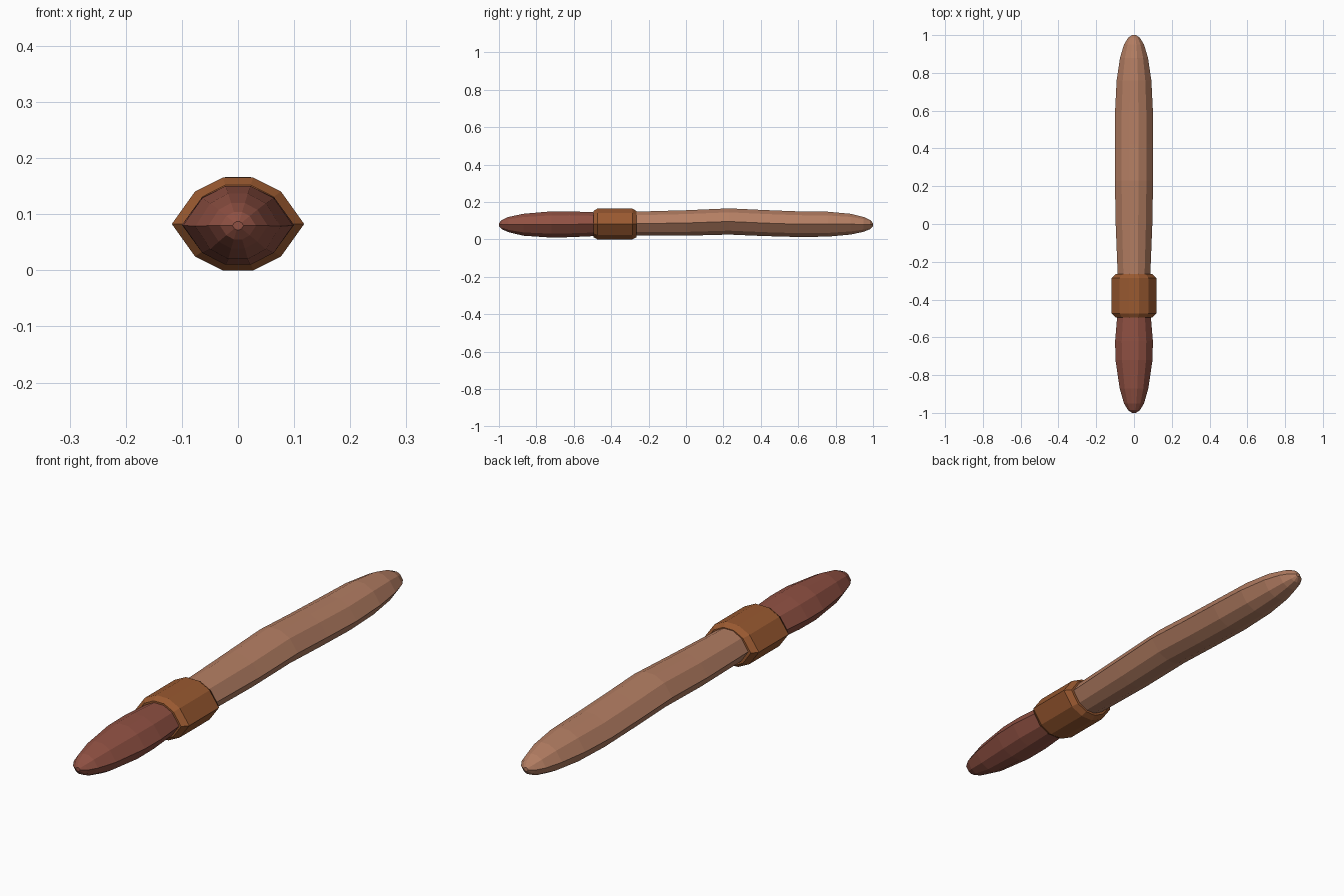
import bpy, bmesh

def material(name, rgb):
    m = bpy.data.materials.new(name)
    m.diffuse_color = (*rgb, 1)
    return m

tan = material("tan skin", (0.46, 0.21, 0.125))
red = material("red brown tip", (0.28, 0.082, 0.056))
orange = material("orange brown band", (0.32, 0.10, 0.03))

# Ten-sided cross-section, pointed at left and right
quarter = [(1, 0), (0.65, 0.7), (0.23, 1)]
upper = quarter + [(-x, z) for x, z in reversed(quarter)]
SECTION = upper + [(x, -z) for x, z in reversed(upper[1:-1])]

def loft(name, rings, mat):
    """Skin rings of (y, half width, bottom z, top z), capped at both ends."""
    bm = bmesh.new()
    loops = []
    for y, w, lo, hi in rings:
        c, h = (lo + hi) / 2, (hi - lo) / 2
        loops.append([bm.verts.new((x * w, y, c + z * h)) for x, z in SECTION])
    n = len(SECTION)
    for a, b in zip(loops, loops[1:]):
        for i in range(n):
            j = (i + 1) % n
            bm.faces.new((a[i], a[j], b[j], b[i]))
    bm.faces.new(loops[0])
    bm.faces.new(loops[-1])
    bmesh.ops.recalc_face_normals(bm, faces=bm.faces)
    me = bpy.data.meshes.new(name)
    bm.to_mesh(me)
    bm.free()
    me.materials.append(mat)
    ob = bpy.data.objects.new(name, me)
    bpy.context.collection.objects.link(ob)

# Long wavy body
loft("long_body", [
    (-0.38, 0.083, 0.022, 0.148), (-0.25, 0.087, 0.02, 0.149),
    (0.0, 0.097, 0.02, 0.156), (0.23, 0.101, 0.026, 0.166),
    (0.42, 0.100, 0.018, 0.157), (0.60, 0.100, 0.013, 0.150),
    (0.76, 0.092, 0.015, 0.148), (0.88, 0.074, 0.026, 0.137),
    (0.95, 0.053, 0.041, 0.120), (0.985, 0.032, 0.055, 0.104),
    (1.0, 0.010, 0.072, 0.087)], tan)

# Short end piece
loft("short_end", [
    (-1.0, 0.010, 0.072, 0.087), (-0.985, 0.032, 0.055, 0.104),
    (-0.95, 0.053, 0.039, 0.120), (-0.87, 0.076, 0.020, 0.137),
    (-0.72, 0.098, 0.010, 0.150), (-0.62, 0.100, 0.012, 0.150),
    (-0.49, 0.089, 0.018, 0.145), (-0.38, 0.085, 0.02, 0.147)], red)

# Bevelled band around the joint
loft("band", [
    (-0.495, 0.098, 0.012, 0.152), (-0.473, 0.118, 0.0, 0.165),
    (-0.287, 0.118, 0.0, 0.165), (-0.265, 0.098, 0.012, 0.152)], orange)
